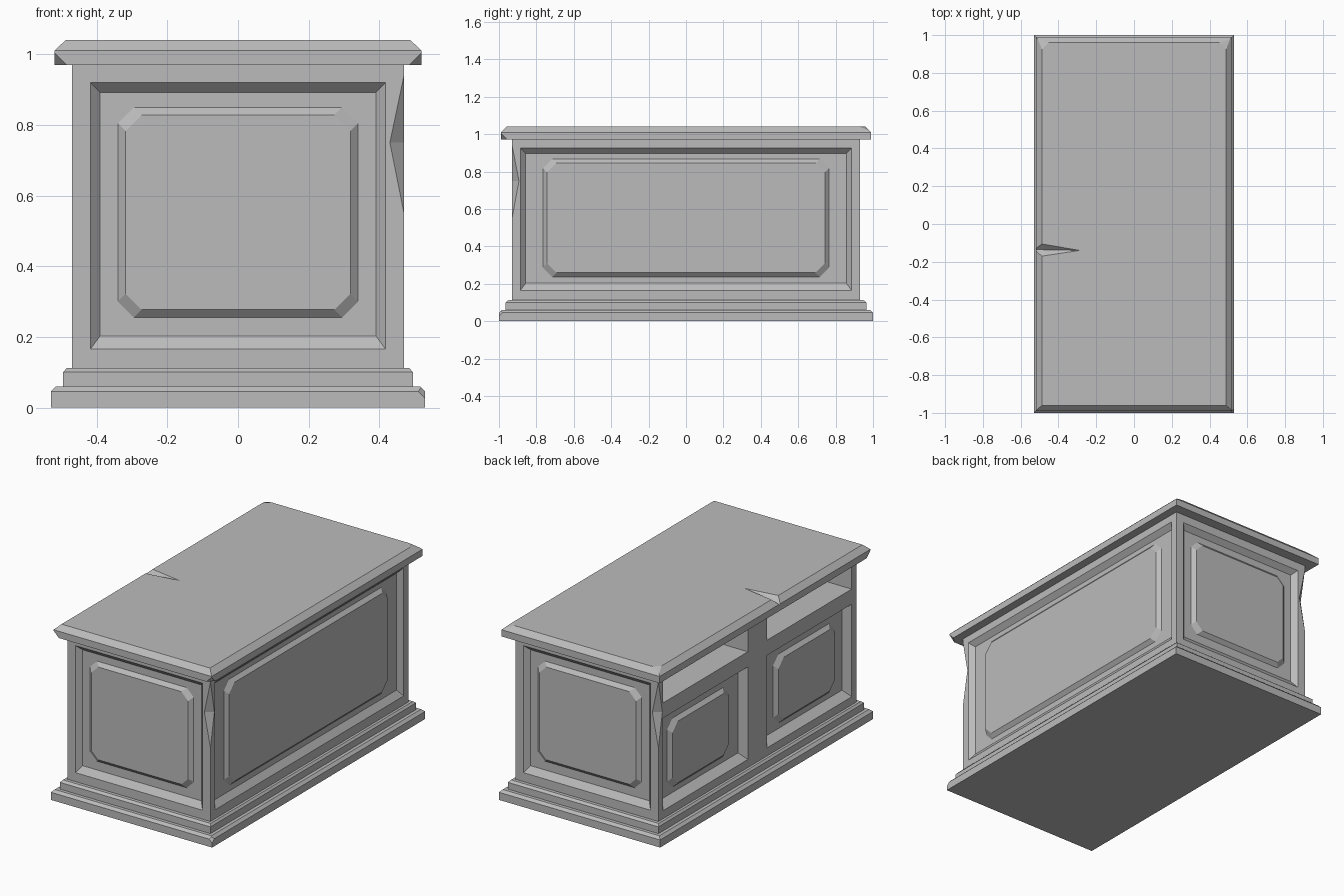
import bpy, bmesh, math
from mathutils import Matrix, Vector

cube = bpy.data.objects.get("Cube")
if cube:
    bpy.data.objects.remove(cube, do_unlink=True)

GREY = (0.5, 0.5, 0.5, 1)
stone = bpy.data.materials.new("plain_grey")
stone.use_nodes = True
stone.diffuse_color = GREY
stone.node_tree.nodes["Principled BSDF"].inputs["Base Color"].default_value = GREY


def hull(name, points, chips=(), chip_size=0.035):
    """Solid convex part through the points, with optional chipped corners."""
    bm = bmesh.new()
    for p in {tuple(round(c, 5) for c in p) for p in points}:
        bm.verts.new(p)
    bmesh.ops.convex_hull(bm, input=bm.verts[:])
    bmesh.ops.dissolve_limit(bm, angle_limit=0.01, verts=bm.verts[:], edges=bm.edges[:])
    for chip in chips:
        corner = min(bm.verts, key=lambda v: (v.co - Vector(chip)).length)
        bmesh.ops.bevel(bm, geom=[corner], offset=chip_size, affect='VERTICES', segments=1)
    bmesh.ops.recalc_face_normals(bm, faces=bm.faces[:])
    mesh = bpy.data.meshes.new(name)
    bm.to_mesh(mesh)
    bm.free()
    obj = bpy.data.objects.new(name, mesh)
    bpy.context.collection.objects.link(obj)
    mesh.materials.append(stone)
    return obj


def tier(name, levels, **kw):
    """Rectangular moulding from (half width, half length, height) levels."""
    return hull(name, [(sx * x, sy * y, z) for x, y, z in levels
                       for sx in (-1, 1) for sy in (-1, 1)], **kw)


def cut(target, cutter):
    """Subtract a cutter, apply it and remove it."""
    cutter.hide_render = True
    mod = target.modifiers.new("cut", 'BOOLEAN')
    mod.operation, mod.solver, mod.object = 'DIFFERENCE', 'EXACT', cutter
    bpy.context.view_layer.objects.active = target
    bpy.ops.object.modifier_apply(modifier=mod.name)
    bpy.data.objects.remove(cutter, do_unlink=True)


def on_side(angle, distance, loops):
    """Rectangles (u0, u1, z0, z1, outward, corner) placed on one wall."""
    turn = Matrix.Rotation(math.radians(angle), 3, 'Z')
    pts = []
    for u0, u1, z0, z1, w, c in loops:
        for u, su in ((u0, 1), (u1, -1)):
            for z, sz in ((z0, 1), (z1, -1)):
                pts += [turn @ Vector((u + su * c, -distance - w, z)),
                        turn @ Vector((u, -distance - w, z + sz * c))]
    return pts


def panel(name, angle, distance, opening, field, depth, corner):
    """Sunken frame with a raised, clipped-corner field inside."""
    u0, u1, z0, z1 = opening
    s = 0.028
    cut(body, hull("cutter", on_side(angle, distance, [
        (*opening, 0.05, 0), (*opening, 0, 0),
        (u0 + s, u1 - s, z0 + 0.038, z1 - s, -depth, 0)])))
    a0, a1, b0, b1 = field
    t = 0.022
    hull(name, on_side(angle, distance, [
        (*field, -depth - 0.005, corner), (*field, -depth, corner),
        (a0 + t, a1 - t, b0 + t, b1 - t, -depth + 0.02, corner)]))


# Stepped base and body
tier("plinth", [(0.53, 1, 0), (0.53, 1, 0.045), (0.515, 0.985, 0.06)],
     chips=[(0.53, -1, 0.045)], chip_size=0.02)
tier("plinth_step", [(0.495, 0.965, 0.05), (0.495, 0.965, 0.1), (0.485, 0.95, 0.112)])
body = tier("body", [(0.47, 0.93, 0.1), (0.47, 0.93, 0.98)])

# Overhanging top with chipped corners
top = tier("top_slab", [(0.52, 0.99, 0.97), (0.52, 0.99, 1.01), (0.488, 0.96, 1.04)],
           chips=[(-0.52, -0.99, 0.97), (0.52, -0.99, 0.97),
                  (0.488, 0.96, 1.04), (-0.488, 0.96, 1.04)])
cut(top, hull("cutter", [(-0.28, -0.14, 1.041), (-0.55, -0.09, 1.045),
                         (-0.55, -0.185, 1.045), (-0.55, -0.135, 1.0)]))

# End panels and the long side panel
for name, angle in (("front_panel", 0), ("back_panel", 180)):
    panel(name, angle, 0.93, (-0.418, 0.418, 0.165, 0.92),
          (-0.34, 0.34, 0.255, 0.85), 0.028, 0.045)
panel("long_panel", 90, 0.47, (-0.885, 0.885, 0.165, 0.925),
      (-0.765, 0.765, 0.237, 0.868), 0.028, 0.05)

# Open shelves over two small panels
for name, m in (("bay_panel_a", 1), ("bay_panel_b", -1)):
    lo, hi = sorted((m * 0.09, m * 0.885))
    flo, fhi = sorted((m * 0.21, m * 0.785))
    panel(name, -90, 0.47, (lo, hi, 0.16, 0.71), (flo, fhi, 0.23, 0.64), 0.045, 0.05)
    cut(body, hull("cutter", on_side(-90, 0.47, [
        (lo, hi, 0.8, 0.955, 0.05, 0), (lo, hi, 0.8, 0.955, -0.45, 0)])))

# Worn notches on two opposite corners
for s in (1, -1):
    x, y = s * 0.47, s * -0.93
    cut(body, hull("cutter", [(x, y, 0.94), (x, y, 0.55), (x - s * 0.04, y, 0.75),
                              (x, y + s * 0.037, 0.75), (x + s * 0.1, y - s * 0.1, 0.75)]))
